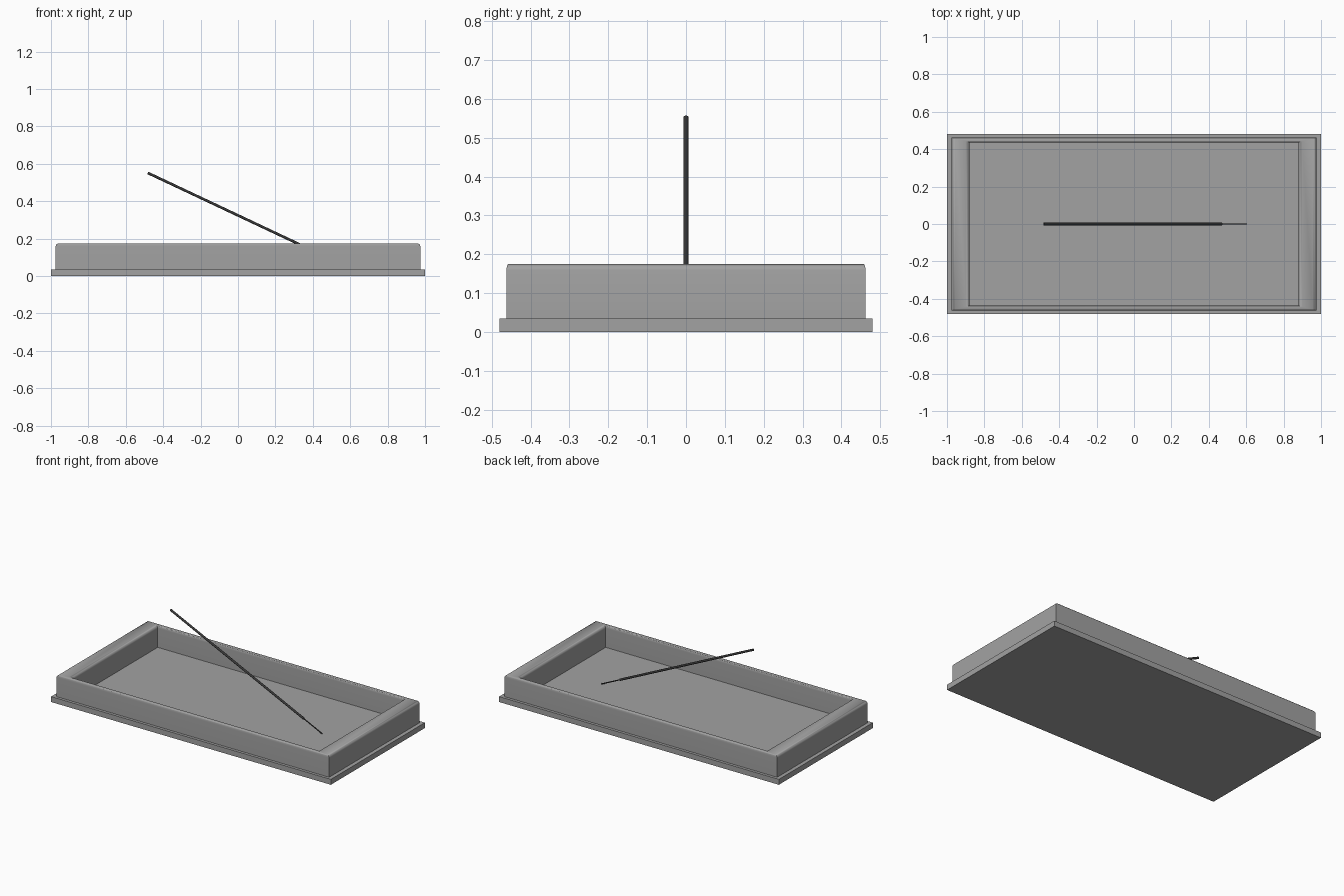
import bpy, math
from mathutils import Vector

if "Cube" in bpy.data.objects:
    bpy.data.objects.remove(bpy.data.objects["Cube"])


def material(name, value):
    m = bpy.data.materials.new(name)
    m.use_nodes = True
    colour = (value, value, value, 1)
    m.diffuse_color = colour
    m.node_tree.nodes["Principled BSDF"].inputs["Base Color"].default_value = colour
    return m


grey = material("stone grey", 0.36)
charcoal = material("charcoal", 0.04)

BASE_TOP = 0.035
RIM_TOP = 0.175
OUTER = Vector((0.975, 0.462))
INNER = Vector((0.88, 0.437))


# Base slab
bpy.ops.mesh.primitive_cube_add(size=1, location=(0, 0, BASE_TOP / 2))
base = bpy.context.object
base.name = "base_slab"
base.scale = (2, 0.96, BASE_TOP)
bpy.ops.object.transform_apply(location=False, rotation=False, scale=True)
base.data.materials.append(grey)


# Rim: rectangular rings lofted along a rounded cross-section
def rim_profile(round_across=0.2, round_down=0.016, steps=4):
    arc = [math.pi / 2 * i / steps for i in range(steps + 1)]
    outer = [(round_across * (1 - math.cos(a)),
              RIM_TOP - round_down * (1 - math.sin(a))) for a in arc]
    inner = [(1 - u, z) for u, z in reversed(outer)]
    return [(0, BASE_TOP)] + outer + inner + [(1, BASE_TOP)]


verts, faces = [], []
profile = rim_profile()
for u, z in profile:
    hx, hy = OUTER.lerp(INNER, u)
    verts += [(-hx, -hy, z), (hx, -hy, z), (hx, hy, z), (-hx, hy, z)]
for ring in range(len(profile)):
    nxt = (ring + 1) % len(profile)
    for k in range(4):
        j = (k + 1) % 4
        faces.append((ring * 4 + k, ring * 4 + j, nxt * 4 + j, nxt * 4 + k))
mesh = bpy.data.meshes.new("tray_rim")
mesh.from_pydata(verts, [], faces)
mesh.materials.append(grey)
rim = bpy.data.objects.new("tray_rim", mesh)
bpy.context.collection.objects.link(rim)
bpy.ops.object.select_all(action="DESELECT")
rim.select_set(True)
bpy.context.view_layer.objects.active = rim
bpy.ops.object.shade_smooth_by_angle(angle=math.radians(35))


# Leaning stick: a coated length on a thin core
def rod(name, start, end, radius):
    axis = end - start
    bpy.ops.mesh.primitive_cylinder_add(vertices=16, radius=radius, depth=axis.length,
                                        location=(start + end) / 2)
    ob = bpy.context.object
    ob.name = name
    ob.rotation_euler = axis.to_track_quat("Z", "Y").to_euler()
    ob.data.materials.append(charcoal)
    bpy.ops.object.shade_smooth_by_angle(angle=math.radians(35))


tip = Vector((-0.482, 0, 0.551))
foot = Vector((0.603, 0, 0.04))
joint = tip.lerp(foot, 0.877)
rod("stick_coating", tip, joint, 0.007)
rod("stick_core", joint, foot, 0.0035)
